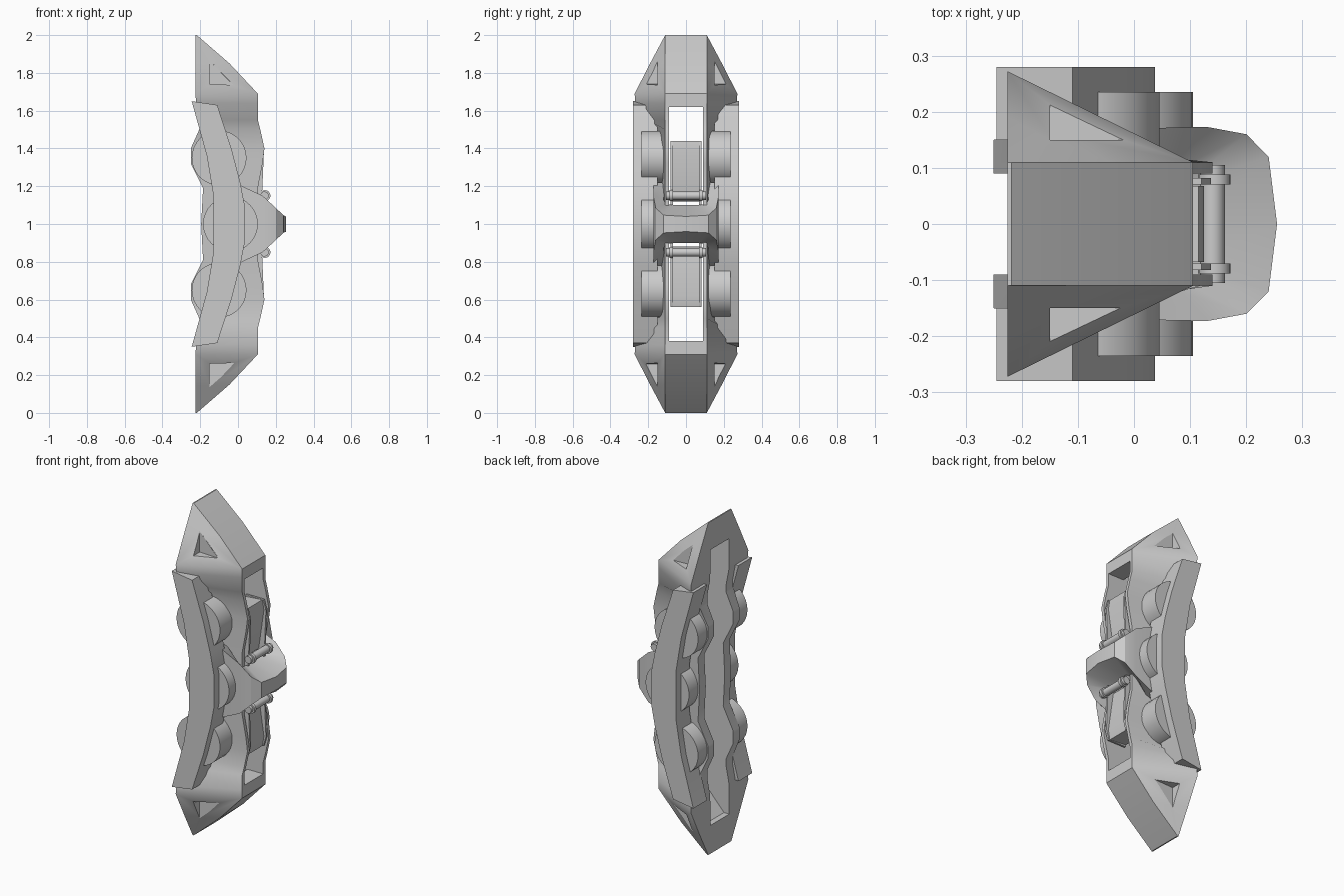
import bpy, bmesh, math
from mathutils import Matrix

if "Cube" in bpy.data.objects:
    bpy.data.objects.remove(bpy.data.objects["Cube"])


def finish(name, bm, smooth=30):
    bmesh.ops.recalc_face_normals(bm, faces=bm.faces)
    me = bpy.data.meshes.new(name)
    bm.to_mesh(me)
    bm.free()
    ob = bpy.data.objects.new(name, me)
    bpy.context.collection.objects.link(ob)
    bpy.ops.object.select_all(action='DESELECT')
    ob.select_set(True)
    bpy.context.view_layer.objects.active = ob
    if smooth:
        bpy.ops.object.shade_smooth_by_angle(angle=math.radians(smooth))
    return ob


def loft(name, rings, smooth=30):
    """Skin a list of equal-length point rings and cap both ends."""
    bm = bmesh.new()
    vs = [[bm.verts.new(p) for p in r] for r in rings]
    n = len(vs[0])
    for a, b in zip(vs, vs[1:]):
        for i in range(n):
            j = (i + 1) % n
            bm.faces.new((a[i], a[j], b[j], b[i]))
    bm.faces.new(vs[0])
    bm.faces.new(vs[-1])
    return finish(name, bm, smooth)


def prism(name, pts, y0, y1, smooth=30):
    """Extrude an x-z profile along y."""
    return loft(name, [[(x, y, z) for x, z in pts] for y in (y0, y1)], smooth)


def mirror_z(half):
    """Complete an x-z profile (upper half) by reflecting about z = 1."""
    return half + [(x, 2 - z) for x, z in reversed(half) if abs(z - 1) > 1e-4]


def rod(name, x, z, r, y0, y1, seg=32):
    bm = bmesh.new()
    m = Matrix.Translation((x, (y0 + y1) / 2, z)) @ Matrix.Rotation(math.pi / 2, 4, 'X')
    bmesh.ops.create_cone(bm, cap_ends=True, segments=seg, radius1=r, radius2=r,
                          depth=abs(y1 - y0), matrix=m)
    return finish(name, bm)


def cut(ob, cutter):
    cutter.hide_render = True
    m = ob.modifiers.new('cut', 'BOOLEAN')
    m.operation, m.solver, m.object = 'DIFFERENCE', 'EXACT', cutter
    bpy.context.view_layer.objects.active = ob
    bpy.ops.object.modifier_apply(modifier=m.name)
    bpy.data.objects.remove(cutter)


# Main housing: trapezoid sections (z, back x, back half width, front x, front half width)
sections = [(2.0, -.225, .11, -.218, .11), (1.85, -.225, .19, -.045, .11),
            (1.69, -.225, .272, .105, .11), (1.64, -.222, .268, .105, .11),
            (1.55, -.205, .205, .105, .11), (1.50, -.205, .16, .118, .11),
            (1.40, -.25, .15, .14, .11), (1.32, -.25, .15, .13, .11),
            (1.19, -.185, .15, .105, .11), (1.0, -.195, .15, .105, .11)]
sections += [(2 - s[0],) + s[1:] for s in reversed(sections[:-1])]
housing = loft('housing', [[(xb, -yb, z), (xf, -yf, z), (xf, yf, z), (xb, yb, z)]
                           for z, xb, yb, xf, yf in sections])

# Disc slot at the back, opening into the window at the front
cut(housing, prism('slot_cutter', mirror_z([(-.4, 1.83), (-.19, 1.83), (0, 1.62), (.4, 1.62)]),
                   -.09, .09, 0))

# Triangular pockets in the four sloped end faces
for up in (1, -1):
    for s in (1, -1):
        tri = [(-.15, 1 + up * .90), (-.15, 1 + up * .74), (.01, 1 + up * .735)]
        cut(housing, prism('pocket_cutter', tri, s * .15, s * .4, 0))
bpy.ops.object.shade_smooth_by_angle(angle=math.radians(30))

# Curved side covers with piston bores
cover = mirror_z([(-.12, 1.0), (-.13, 1.15), (-.165, 1.36), (-.245, 1.65),
                  (-.11, 1.63), (-.035, 1.40), (.012, 1.22), (.037, 1.09)][1:])
for s, side in ((1, 'left'), (-1, 'right')):
    prism('side_cover_' + side, cover, s * .15, s * .28, 20)
    for x, z in ((-.1, 1.35), (-.04, 1.0), (-.1, .65)):
        rod('piston_bore_' + side, x, z, .145, s * .1, s * .235)

# Centre bridge: (outer x, y, half height, inner x, y, half height)
arch = [(-.02, .17, .22, -.02, .105, .22), (.13, .173, .15, .08, .12, .13),
        (.20, .16, .085, .09, .105, .105), (.24, .12, .047, .09, .07, .10),
        (.255, 0, .04, .09, 0, .10)]
path = [(a, 1) for a in arch] + [(a, -1) for a in reversed(arch[:-1])]
loft('bridge', [[(a[0], s * a[1], 1 + a[2]), (a[3], s * a[4], 1 + a[5]),
                 (a[3], s * a[4], 1 - a[5]), (a[0], s * a[1], 1 - a[2])] for a, s in path])

# Pads, spring rails and retaining pins in the two windows
for up, tag in ((1, 'upper'), (-1, 'lower')):
    def z(pts):
        return [(x, 1 + up * d) for x, d in pts]
    prism('pad_' + tag, z([(.0, .12), (.0, .43), (.115, .44), (.125, .38), (.09, .14)]), -.068, .068)
    for s in (1, -1):
        prism('spring_rail_' + tag, z([(.0, .1), (.0, .44), (.12, .44), (.137, .38), (.125, .1)]),
              s * .07, s * .082)
        rod('pin_collar_' + tag, .143, 1 + up * .15, .029, s * .07, s * .088, 16)
    rod('pin_' + tag, .14, 1 + up * .15, .022, -.105, .105, 16)
